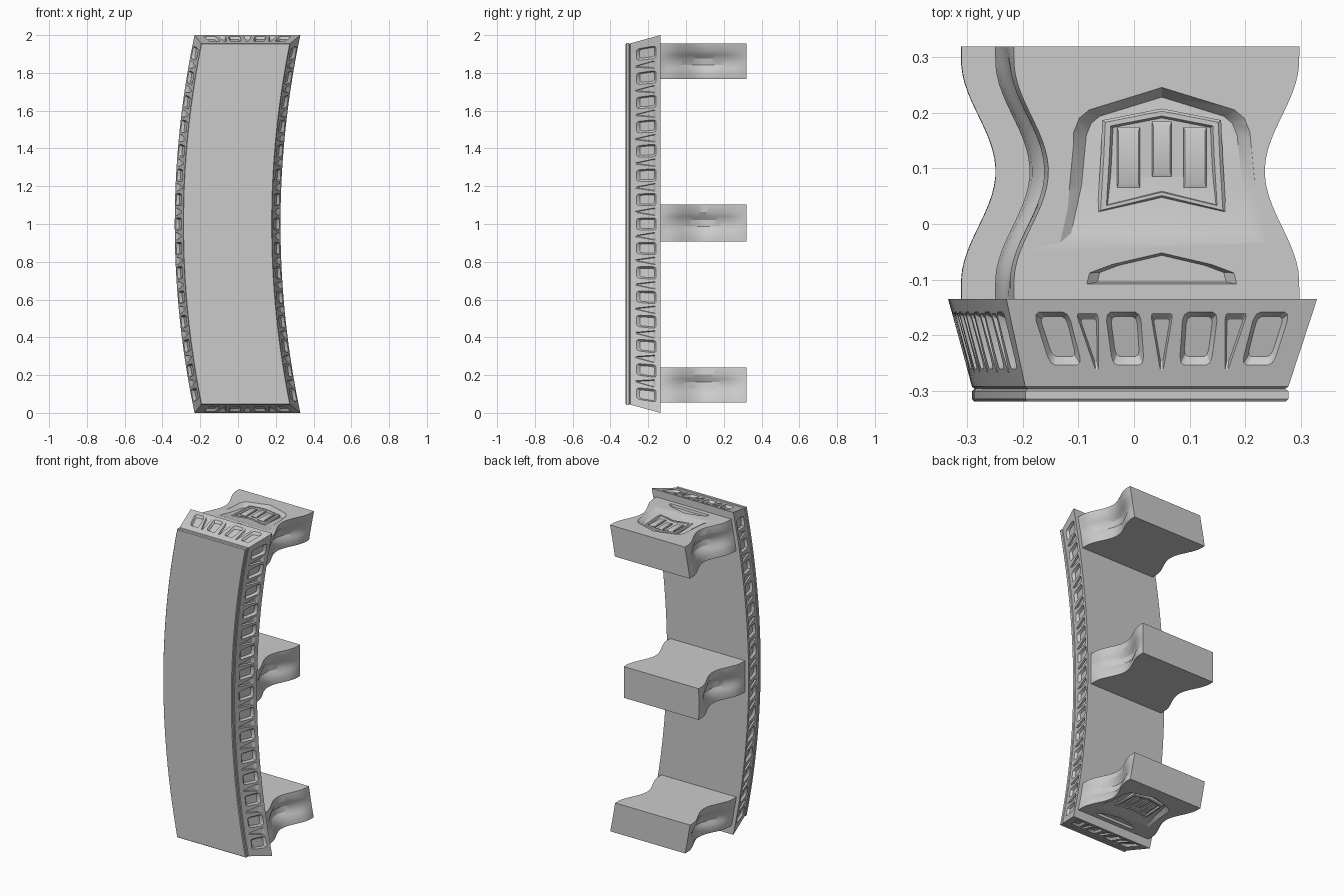
import bpy, bmesh, math
from mathutils import Vector

if "Cube" in bpy.data.objects:
    bpy.data.objects.remove(bpy.data.objects["Cube"])

HALF, SLOPE = 0.28, 0.272


def centre(z):
    """Sideways bow of the whole model at height z."""
    return 0.05 - 0.105 * (1 - (z - 1) ** 2)


def finish(bm, name):
    bmesh.ops.recalc_face_normals(bm, faces=bm.faces)
    me = bpy.data.meshes.new(name)
    bm.to_mesh(me)
    bm.free()
    ob = bpy.data.objects.new(name, me)
    bpy.context.collection.objects.link(ob)
    return ob


def activate(ob):
    bpy.ops.object.select_all(action='DESELECT')
    ob.select_set(True)
    bpy.context.view_layer.objects.active = ob


def smooth(ob):
    activate(ob)
    bpy.ops.object.shade_smooth_by_angle(angle=math.radians(28))


def carve(ob, cutter):
    activate(ob)
    mod = ob.modifiers.new("carve", 'BOOLEAN')
    mod.operation, mod.solver, mod.object = 'DIFFERENCE', 'EXACT', cutter
    bpy.ops.object.modifier_apply(modifier=mod.name)
    bpy.data.objects.remove(cutter)


def bridge(bm, loops, strip=False):
    """Skin closed loops; cap with a quad strip or a single face."""
    vs = [[bm.verts.new(p) for p in lp] for lp in loops]
    n = len(vs[0])
    for a, b in zip(vs, vs[1:]):
        for i in range(n):
            j = (i + 1) % n
            bm.faces.new((a[i], a[j], b[j], b[i]))
    for lp in (vs[0], vs[-1]):
        if strip:
            for i in range(n // 2 - 1):
                bm.faces.new((lp[i], lp[i + 1], lp[n - 2 - i], lp[n - 1 - i]))
        else:
            bm.faces.new(lp)


def stack(bm, pts, normal, steps):
    """Scaled copies of a polygon at offsets along a normal."""
    pts = [Vector(p) for p in pts]
    mid = sum(pts, Vector()) / len(pts)
    loops = []
    for scale, off in steps:
        lp = [mid + (p - mid) * scale for p in pts]
        loops.append([p + normal * (off(p) if callable(off) else off) for p in lp])
    bridge(bm, loops)


def chamfer(pts, k=0.16):
    out = []
    for i, p in enumerate(pts):
        p = Vector(p)
        a, b = Vector(pts[i - 1]), Vector(pts[(i + 1) % len(pts)])
        out += [p.lerp(a, k), p.lerp(p.lerp(a, k).lerp(p.lerp(b, k), 0.5), 0.6), p.lerp(b, k)]
    return out


# Curved face panel: profile as (y, inset)
N = 40
loops = []
for y, d in [(-.135, 0), (-.293, .043), (-.297, .048), (-.301, .043), (-.315, .043), (-.32, .047)]:
    zs = [d + (2 - 2 * d) * i / N for i in range(N + 1)]
    loops.append([(centre(z) + HALF - d, y, z) for z in zs] +
                 [(centre(z) - HALF + d, y, z) for z in reversed(zs)])
bm = bmesh.new()
bridge(bm, loops, True)
panel = finish(bm, "curved_panel")

# Rim pockets: leaning quads with thin wedges between them
STEPS = [(1.06, .004), (.74, -.014)]


def pockets(bm, place, normal, us, half, y0, y1, lean):
    for u in us:
        q = [(u - half, y0), (u + half, y0), (u * lean + half * .9, y1), (u * lean - half * .9, y1)]
        stack(bm, chamfer([place(a, y) for a, y in q]), normal(u), STEPS)
    for a, b in zip(us, us[1:]):
        u = (a + b) / 2
        w = half * .66
        q = [(u - w, y0), (u + w, y0), (u * lean + w * .15, y1 - .01), (u * lean - w * .15, y1 - .01)]
        stack(bm, chamfer([place(a, y) for a, y in q], .1), normal(u), [(1.06, .004), (.7, -.009)])


def inset(y):
    return SLOPE * (-.135 - y)


bm = bmesh.new()
for s in (1, -1):
    pockets(bm,
            lambda u, y: (centre(1 + u) + s * (HALF - inset(y)), y, 1 + u),
            lambda u: Vector((s, -SLOPE, -s * .21 * u)).normalized(),
            [-.91 + .13 * i for i in range(15)], .034, -.158, -.262, .985)
    pockets(bm,
            lambda u, y: (.05 + u, y, 1 + s * (1 - inset(y))),
            lambda u: Vector((0, -SLOPE, s)).normalized(),
            [-.2, -.07, .07, .2], .032, -.158, -.255, .86)
carve(panel, finish(bm, "pocket_cutter"))
smooth(panel)

# Waisted bracket blocks with a groove along each flank
GROOVE = [(0, 0), (.16, 0), (.3, .45), (.4, 1), (.58, 1), (.68, .5), (.8, 0), (1, 0)]


def waist(y):
    t = min(1, abs(y - .095) / .2)
    return .195 + .062 * (.5 - .5 * math.cos(math.pi * t))


def bracket(name, z0, z1):
    loops = []
    for i in range(29):
        y = -.15 + .47 * i / 28
        g = .026 * max(0, 1 - ((y - .09) / .23) ** 2)
        side = [(z0 + (z1 - z0) * f, waist(y) - g * k) for f, k in GROOVE]
        loops.append([(centre(z) + w, y, z) for z, w in side] +
                     [(centre(z) - w, y, z) for z, w in reversed(side)])
    bm = bmesh.new()
    bridge(bm, loops, True)
    return finish(bm, name)


brackets = [bracket("bottom_bracket", .055, .24), bracket("middle_bracket", .908, 1.102),
            bracket("top_bracket", 1.768, 1.955)]


def mirrored(half, z):
    """Full outline from points on the right, about x = 0.05."""
    return [(.05 + x, y, z) for x, y in half] + [(.05 - x, y, z) for x, y in reversed(half) if x > 0]


def face(ob, z, s):
    """Sunken field, slot and framed ornament on an outer bracket face."""
    up = Vector((0, 0, s))
    bm = bmesh.new()
    field = mirrored([(.19, -.04), (.168, .06), (.158, .165), (.148, .19), (.13, .205), (0, .245)], z)
    stack(bm, field, up, [(1.03, .004), (.86, lambda p: -.004 - .024 * (p.y + .04) / .25)])
    slot = mirrored([(.135, -.108), (.13, -.088), (.09, -.073), (0, -.052)], z)
    stack(bm, slot, up, [(1.04, .004), (.86, -.014)])
    carve(ob, finish(bm, "field_cutter"))
    bm = bmesh.new()
    frame = mirrored([(0, .05), (.116, .02), (.11, .12), (.107, .187), (0, .208)][1:], z)
    frame.append((.05, .048, z))
    stack(bm, frame, up, [(1, -.045), (1, -.012), (.95, -.007), (.86, -.007), (.82, -.016)])
    smooth(finish(bm, ob.name + "_frame"))
    bm = bmesh.new()
    for x, w, y0, y1 in [(-.06, .021, .065, .175), (0, .018, .085, .185), (.06, .021, .065, .175)]:
        bar = [(.05 + x + a * w, y, z) for a, y in [(-1, y0), (1, y0), (1, y1), (-1, y1)]]
        stack(bm, bar, up, [(1, -.03), (1, -.011), (.85, -.008)])
    smooth(finish(bm, ob.name + "_bars"))


face(brackets[0], .055, -1)
face(brackets[2], 1.955, 1)
for b in brackets:
    smooth(b)
